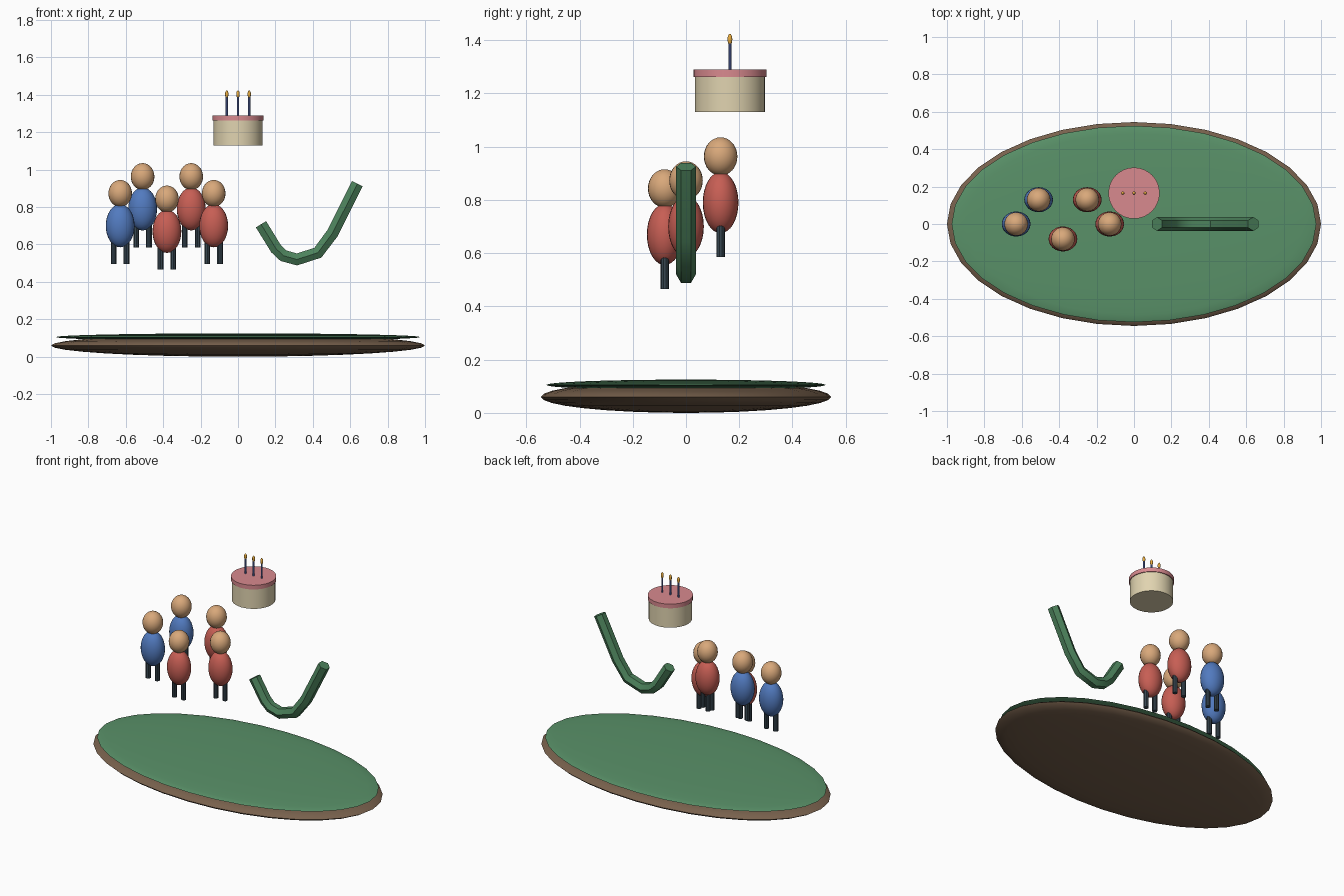
import bpy, bmesh, math
from mathutils import Vector, Matrix

if "Cube" in bpy.data.objects:
    bpy.data.objects.remove(bpy.data.objects["Cube"])


def material(name, rgb):
    m = bpy.data.materials.new(name)
    lin = [((c + 0.055) / 1.055) ** 2.4 for c in rgb]
    m.diffuse_color = (*lin, 1)
    m.use_nodes = True
    m.node_tree.nodes["Principled BSDF"].inputs["Base Color"].default_value = m.diffuse_color
    return m


BROWN = material("soil", (0.47, 0.38, 0.30))
GREEN = material("grass", (0.35, 0.57, 0.41))
STEM = material("stem_green", (0.30, 0.51, 0.36))
SKIN = material("skin", (0.85, 0.66, 0.48))
BLUE = material("blue", (0.32, 0.48, 0.75))
RED = material("red", (0.78, 0.37, 0.33))
DARK = material("dark", (0.22, 0.28, 0.32))
CREAM = material("cream", (0.88, 0.83, 0.69))
PINK = material("pink", (0.85, 0.54, 0.56))
CANDLE = material("candle_blue", (0.38, 0.46, 0.75))
FLAME = material("flame", (0.92, 0.68, 0.25))


def finish(bm, name, mat):
    bmesh.ops.recalc_face_normals(bm, faces=bm.faces)
    me = bpy.data.meshes.new(name)
    bm.to_mesh(me)
    bm.free()
    ob = bpy.data.objects.new(name, me)
    bpy.context.collection.objects.link(ob)
    me.materials.append(mat)
    bpy.ops.object.select_all(action='DESELECT')
    ob.select_set(True)
    bpy.context.view_layer.objects.active = ob
    bpy.ops.object.shade_smooth_by_angle(angle=math.radians(35))
    return ob


def ellipsoid(name, loc, radii, mat, seg=24, rings=16):
    bm = bmesh.new()
    bmesh.ops.create_uvsphere(bm, u_segments=seg, v_segments=rings, radius=1,
                              matrix=Matrix.Translation(loc) @ Matrix.Diagonal((*radii, 1)))
    return finish(bm, name, mat)


def cylinder(name, x, y, z0, z1, r, mat, seg):
    bm = bmesh.new()
    bmesh.ops.create_cone(bm, cap_ends=True, segments=seg, radius1=r, radius2=r, depth=z1 - z0,
                          matrix=Matrix.Translation((x, y, (z0 + z1) / 2)))
    return finish(bm, name, mat)


def tube(name, path, r, mat, seg=6):
    bm = bmesh.new()
    pts = [Vector((x, 0, z)) for x, z in path]
    side, rings = Vector((0, 1, 0)), []
    for i, p in enumerate(pts):
        a = (p - pts[i - 1]).normalized() if i else Vector()
        b = (pts[i + 1] - p).normalized() if i < len(pts) - 1 else Vector()
        up = (a + b).normalized().cross(side)
        rings.append([bm.verts.new(p + r * (side * math.cos(t) + up * math.sin(t)))
                      for t in (2 * math.pi * k / seg for k in range(seg))])
    for ra, rb in zip(rings, rings[1:]):
        for k in range(seg):
            n = (k + 1) % seg
            bm.faces.new((ra[k], ra[n], rb[n], rb[k]))
    bm.faces.new(rings[0])
    bm.faces.new(rings[-1])
    return finish(bm, name, mat)


# oval ground: soil with a thin grass layer
ellipsoid("soil_base", (0, 0, 0.06), (1, 0.545, 0.06), BROWN, 32, 16)
ellipsoid("grass_top", (0, 0, 0.105), (0.975, 0.525, 0.02), GREEN, 32, 16)

# group of five figures: x, y, foot height, shirt
figures = [(-0.63, 0, 0.495, BLUE), (-0.51, 0.13, 0.585, BLUE), (-0.38, -0.08, 0.465, RED),
           (-0.25, 0.13, 0.585, RED), (-0.13, 0, 0.495, RED)]
for i, (x, y, z, shirt) in enumerate(figures, 1):
    ellipsoid(f"body_{i}", (x, y, z + 0.205), (0.077, 0.067, 0.115), shirt)
    ellipsoid(f"head_{i}", (x, y, z + 0.378), (0.063, 0.063, 0.072), SKIN)
    for s in (-1, 1):
        cylinder(f"leg_{i}_{'left' if s < 0 else 'right'}", x + s * 0.034, y, z, z + 0.16,
                 0.016, DARK, 10)

# cake with icing and three candles
cylinder("cake", 0, 0.165, 1.13, 1.27, 0.132, CREAM, 32)
cylinder("icing", 0, 0.165, 1.262, 1.29, 0.137, PINK, 32)
for i, x in enumerate((-0.06, 0, 0.06), 1):
    cylinder(f"candle_{i}", x, 0.165, 1.285, 1.39, 0.006, CANDLE, 8)
    ellipsoid(f"flame_{i}", (x, 0.165, 1.403), (0.009, 0.009, 0.021), FLAME, 12, 8)

# bent check-shaped stem
tube("curved_stem", [(0.123, 0.708), (0.203, 0.578), (0.243, 0.54), (0.315, 0.52),
                     (0.427, 0.556), (0.505, 0.66), (0.638, 0.925)], 0.037, STEM)
